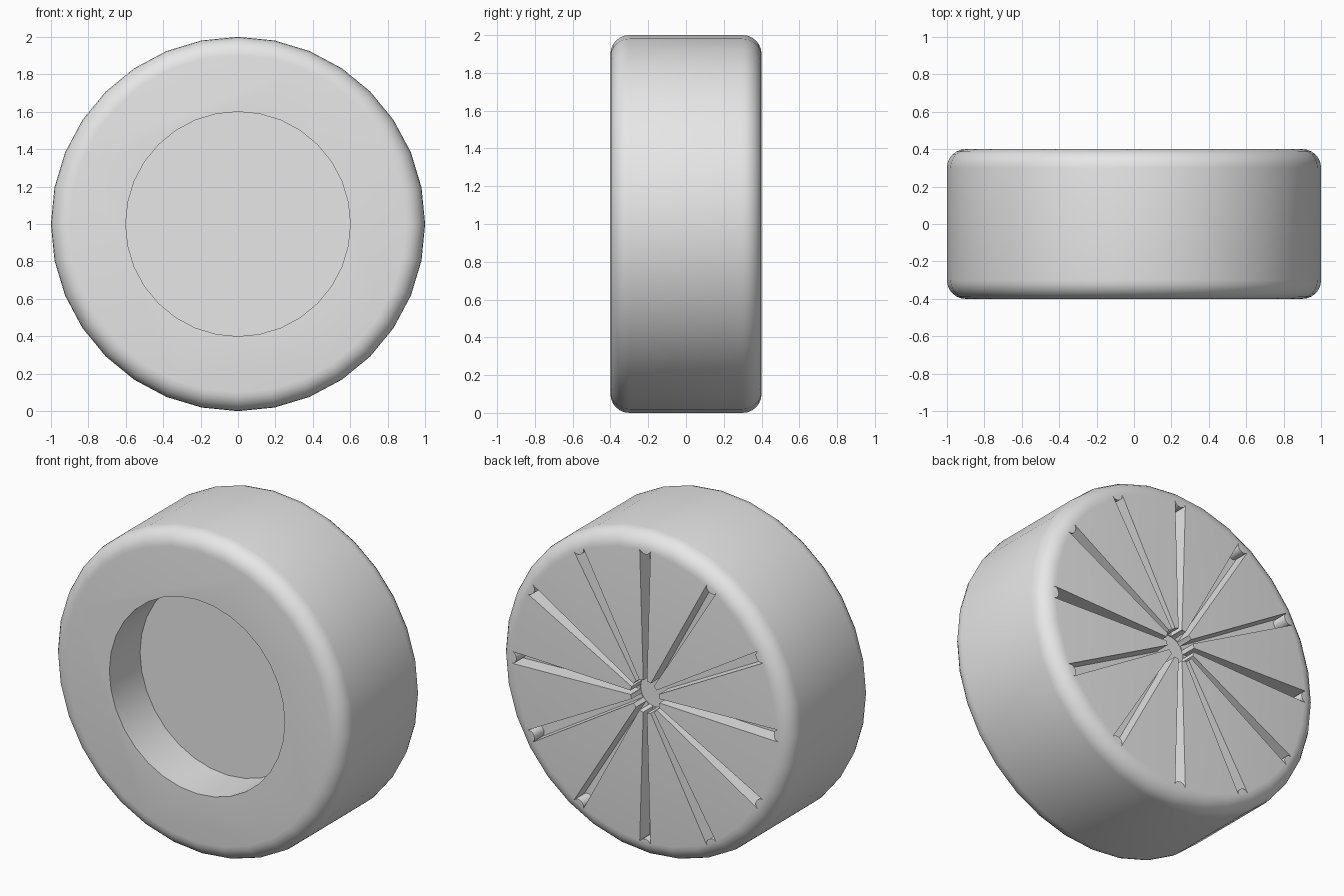
import bpy, bmesh, math
from mathutils import Matrix, Vector

cube = bpy.data.objects.get("Cube")
if cube:
    bpy.data.objects.remove(cube, do_unlink=True)

SIDES = 32           # sides of the round body
HALF = 0.4           # half the body's depth
FILLET = 0.1         # rounding of both outer rims
RECESS_R, RECESS_DEPTH = 0.6, 0.3
HUB_R, HUB_DEPTH = 0.1, 0.1
GROOVES = 12

grey = bpy.data.materials.new("plain_grey")
grey.use_nodes = True
grey.diffuse_color = (0.8, 0.8, 0.8, 1)
grey.node_tree.nodes["Principled BSDF"].inputs["Base Color"].default_value = (0.8, 0.8, 0.8, 1)


def make_object(name, bm):
    bmesh.ops.recalc_face_normals(bm, faces=bm.faces)
    mesh = bpy.data.meshes.new(name)
    bm.to_mesh(mesh)
    bm.free()
    mesh.materials.append(grey)
    obj = bpy.data.objects.new(name, mesh)
    bpy.context.collection.objects.link(obj)
    return obj


def rim(side, steps=6):
    """Quarter-round outer rim, from the flat face towards the tread."""
    for i in range(steps + 1):
        a = math.pi / 2 * i / steps
        yield (1 - FILLET + FILLET * math.sin(a),
               side * (HALF - FILLET + FILLET * math.cos(a)))


# Body: profile of (radius, y) turned around the y axis
profile = [(0, RECESS_DEPTH - HALF), (RECESS_R, RECESS_DEPTH - HALF), (RECESS_R, -HALF)]
profile += list(rim(-1)) + list(rim(1))[::-1]
profile += [(HUB_R, HALF), (HUB_R, HALF - HUB_DEPTH), (0, HALF - HUB_DEPTH)]

bm = bmesh.new()
verts = [bm.verts.new((0, y, r)) for r, y in profile]
edges = [bm.edges.new(pair) for pair in zip(verts, verts[1:])]
bmesh.ops.spin(bm, geom=verts + edges, cent=(0, 0, 0), axis=(0, 1, 0),
               angle=2 * math.pi, steps=SIDES)
bmesh.ops.remove_doubles(bm, verts=bm.verts, dist=0.0005)
bmesh.ops.dissolve_limit(bm, angle_limit=0.002, verts=bm.verts, edges=bm.edges)
body = make_object("wheel_body", bm)

# Radial grooves: tapered slots whose outer end bulges towards the hub
outline = [(-0.012, 0.08), (0.012, 0.08)]
for i in range(9):
    a = math.pi * i / 8
    outline.append((0.037 * math.cos(a), 0.912 - 0.032 * math.sin(a)))

bm = bmesh.new()
for k in range(GROOVES):
    turn = Matrix.Rotation(2 * math.pi * k / GROOVES, 3, 'Y')
    floor = [bm.verts.new(turn @ Vector((x, HALF - 0.095, r))) for x, r in outline]
    face = bm.faces.new(floor)
    lifted = bmesh.ops.extrude_face_region(bm, geom=[face])["geom"]
    bmesh.ops.translate(bm, vec=(0, 0.2, 0),
                        verts=[v for v in lifted if isinstance(v, bmesh.types.BMVert)])
cutter = make_object("groove_cutter", bm)
cutter.hide_render = True

cut = body.modifiers.new("grooves", 'BOOLEAN')
cut.operation = 'DIFFERENCE'
cut.solver = 'EXACT'
cut.object = cutter
bpy.context.view_layer.update()
result = bpy.data.meshes.new_from_object(body.evaluated_get(bpy.context.evaluated_depsgraph_get()))
body.modifiers.clear()
body.data = result
bpy.data.objects.remove(cutter, do_unlink=True)

# Stand the body on the ground and smooth the rounded surfaces
body.data.transform(Matrix.Translation((0, 0, 1)))
bpy.ops.object.select_all(action='DESELECT')
body.select_set(True)
bpy.context.view_layer.objects.active = body
bpy.ops.object.shade_smooth_by_angle(angle=math.radians(30))
